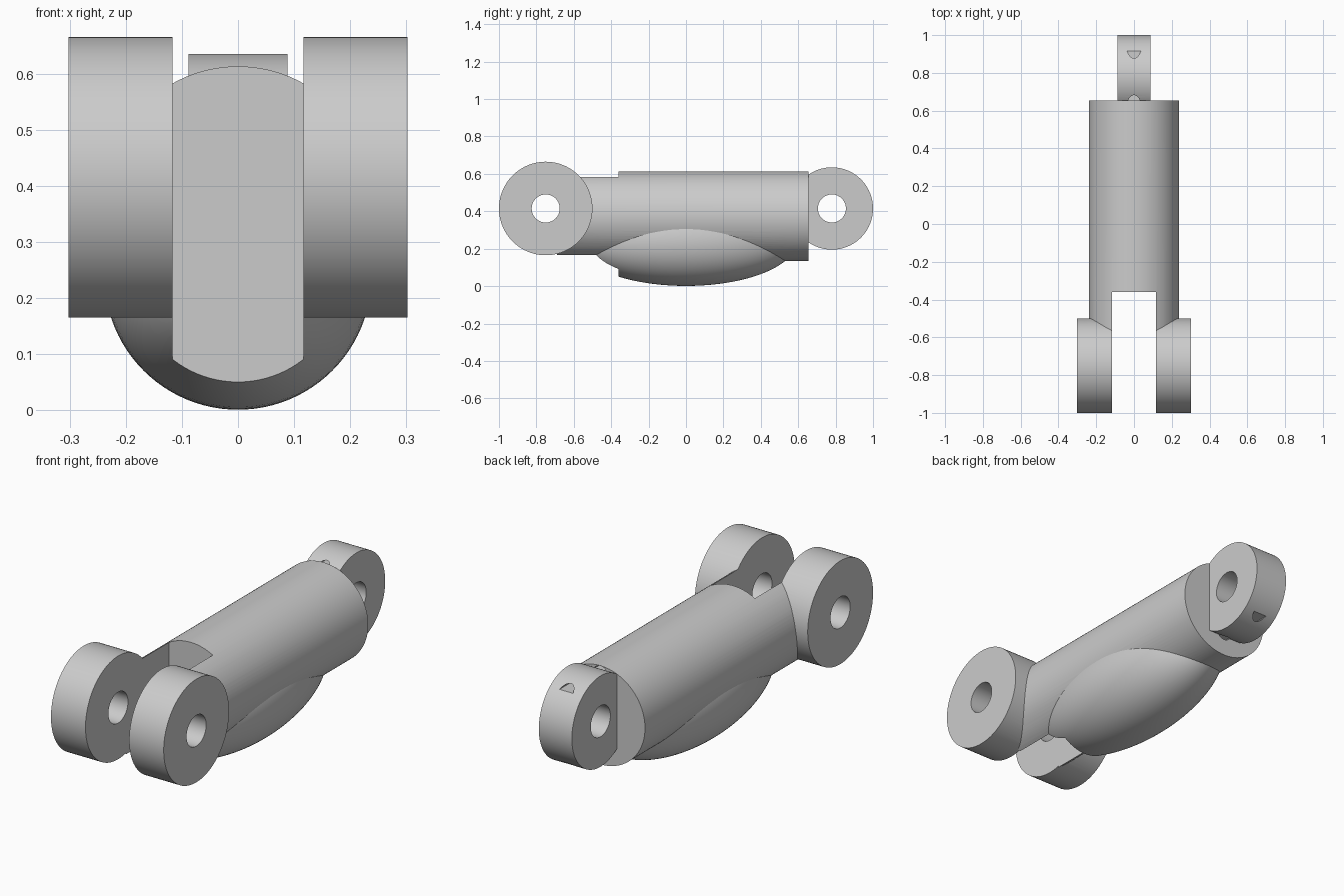
import bpy
import math

cube = bpy.data.objects.get("Cube")
if cube:
    bpy.data.objects.remove(cube, do_unlink=True)

grey = bpy.data.materials.new("plain grey")
grey.use_nodes = True
colour = (0.6, 0.6, 0.6, 1)
grey.diffuse_color = colour
grey.node_tree.nodes["Principled BSDF"].inputs["Base Color"].default_value = colour

PIN_Z = 0.415      # height of both hinge axes
FRONT_Y = -0.75
REAR_Y = 0.78
SLOT = 0.117       # half width of the fork slot


def finish(name):
    ob = bpy.context.object
    ob.name = name
    bpy.ops.object.transform_apply(location=False, rotation=True, scale=True)
    ob.data.materials.clear()
    ob.data.materials.append(grey)
    return ob


def cylinder(name, axis, radius, length, centre, sides=96):
    rot = (0, math.pi / 2, 0) if axis == "x" else (math.pi / 2, 0, 0)
    bpy.ops.mesh.primitive_cylinder_add(vertices=sides, radius=radius, depth=length,
                                        location=centre, rotation=rot)
    return finish(name)


def box(name, size, centre):
    bpy.ops.mesh.primitive_cube_add(size=1, location=centre)
    bpy.context.object.scale = size
    return finish(name)


def combine(target, tool, operation):
    mod = target.modifiers.new(operation, "BOOLEAN")
    mod.operation = operation
    mod.solver = "EXACT"
    mod.object = tool
    bpy.context.view_layer.objects.active = target
    bpy.ops.object.modifier_apply(modifier=mod.name)
    bpy.data.objects.remove(tool, do_unlink=True)


# Main barrel
link = cylinder("finger_link", "y", 0.239, 1.345, (0, -0.0175, 0.374))

# Rounded pad under the barrel
bpy.ops.mesh.primitive_uv_sphere_add(segments=96, ring_count=48, radius=1,
                                     location=(0, 0, 0.239), rotation=(math.pi / 2, 0, 0))
bpy.context.object.scale = (0.238, 0.238, 0.59)
combine(link, finish("pad"), "UNION")

# Hinge knuckle at the front, single lug at the rear
combine(link, cylinder("front_knuckle", "x", 0.25, 0.604, (0, FRONT_Y, PIN_Z)), "UNION")
combine(link, cylinder("rear_lug", "x", 0.22, 0.177, (0, REAR_Y, PIN_Z)), "UNION")

# Slot that splits the front into a fork
combine(link, box("slot", (2 * SLOT, 1, 1), (0, -0.86, 0.4)), "DIFFERENCE")

# Hinge pin holes
for y in (FRONT_Y, REAR_Y):
    combine(link, cylinder("pin_hole", "x", 0.075, 1, (0, y, PIN_Z), 64), "DIFFERENCE")

# Tendon channels: round through the barrel, flat-sided through the lug
for side in (1, -1):
    z = PIN_Z + side * 0.157
    combine(link, cylinder("channel", "y", 0.04, 0.9, (0, 0.1, z), 48), "DIFFERENCE")
    groove = cylinder("groove", "y", 0.04, 0.8, (0, 0.9, z), 48)
    combine(groove, box("core", (0.3, 2, 0.346), (0, 0.9, PIN_Z)), "DIFFERENCE")
    combine(link, groove, "DIFFERENCE")

# Smooth curved walls, crisp edges
bpy.ops.object.select_all(action="DESELECT")
link.select_set(True)
bpy.context.view_layer.objects.active = link
bpy.ops.object.shade_smooth_by_angle(angle=math.radians(30))
